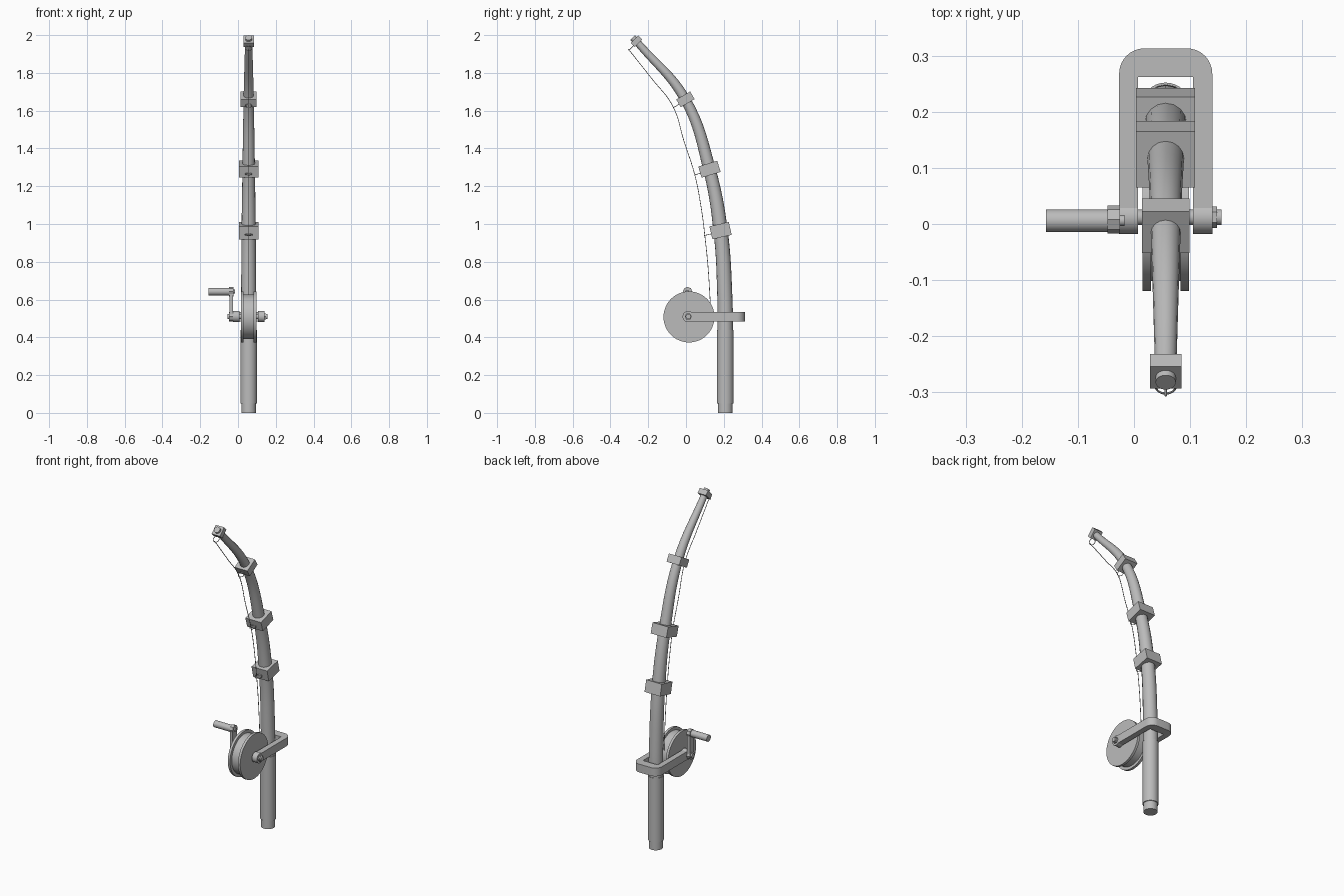
import bpy, bmesh, math
from mathutils import Matrix, Vector

cube = bpy.data.objects.get("Cube")
if cube:
    bpy.data.objects.remove(cube, do_unlink=True)

CX = 0.0565          # centre plane of the rod
AXLE = (0.012, 0.51)  # reel axle, y and z

grey = bpy.data.materials.new("plain grey")
grey.use_nodes = True
colour = (0.5, 0.5, 0.5, 1)
grey.diffuse_color = colour
grey.node_tree.nodes["Principled BSDF"].inputs["Base Color"].default_value = colour


def finish(name, smooth=True):
    ob = bpy.context.object
    ob.name = name
    ob.data.materials.append(grey)
    if smooth:
        bpy.ops.object.shade_smooth_by_angle(angle=math.radians(35))
    return ob


def box(name, size, matrix):
    bpy.ops.mesh.primitive_cube_add(size=1)
    ob = finish(name, False)
    ob.matrix_world = matrix @ Matrix.Diagonal((*size, 1))
    return ob


def cylinder(name, radius, depth, matrix, sides=32):
    bpy.ops.mesh.primitive_cylinder_add(radius=radius, depth=depth, vertices=sides)
    ob = finish(name)
    ob.matrix_world = matrix
    return ob


def cross_cylinder(name, radius, x0, x1, y, z, sides=32):
    """Cylinder lying along x."""
    place = Matrix.Translation(((x0 + x1) / 2, y, z)) @ Matrix.Rotation(math.pi / 2, 4, "Y")
    return cylinder(name, radius, x1 - x0, place, sides)


def tube(name, points, depth, resolution):
    """Bent tube in the centre plane; points are (y, z, radius)."""
    data = bpy.data.curves.new(name, "CURVE")
    data.dimensions = "3D"
    data.bevel_depth = depth
    data.bevel_resolution = resolution
    data.resolution_u = 8
    data.use_fill_caps = True
    spline = data.splines.new("BEZIER")
    spline.bezier_points.add(len(points) - 1)
    for p, (y, z, r) in zip(spline.bezier_points, points):
        p.co = (CX, y, z)
        p.radius = r
        p.handle_left_type = p.handle_right_type = "AUTO"
    data.materials.append(grey)
    ob = bpy.data.objects.new(name, data)
    bpy.context.collection.objects.link(ob)
    return ob


# Handle and butt cap
def upright(z):
    return Matrix.Translation((CX, 0.208, z))


cylinder("butt_cap", 0.039, 0.06, upright(0.03))
cylinder("grip", 0.044, 0.39, upright(0.245))

# Tapered, bent rod
tube("rod", [(0.208, 0.42, 0.041), (0.206, 0.6, 0.040), (0.183, 0.965, 0.038),
             (0.124, 1.29, 0.033), (-0.004, 1.66, 0.027), (-0.262, 1.967, 0.019)], 1, 6)

# Square collars with line guides: y, z, tilt, width, height, ring offset, ring radius
collars = [("lower", 0.183, 0.965, 13, 0.105, 0.07, 0.071, 0.019),
           ("middle", 0.124, 1.29, 17, 0.105, 0.062, 0.067, 0.017),
           ("upper", -0.003, 1.66, 30, 0.085, 0.047, 0.058, 0.017),
           ("tip", -0.2625, 1.967, 45, 0.056, 0.031, 0.044, 0.018)]
for label, y, z, tilt, width, height, offset, ring in collars:
    frame = Matrix.Translation((CX, y, z)) @ Matrix.Rotation(math.radians(tilt), 4, "X")
    box(label + "_collar", (width, width, height), frame)
    bpy.ops.mesh.primitive_torus_add(major_radius=ring, minor_radius=0.002,
                                     major_segments=24, minor_segments=6)
    finish(label + "_guide").matrix_world = frame @ Matrix.Translation((0, -offset, -0.006))
    if label == "tip":
        cylinder("tip_button", 0.018, 0.03, frame @ Matrix.Translation((0, 0, 0.013)))

# Fishing line through the guides down to the reel
tube("line", [(y, z, 1) for y, z in
              [(-0.306, 1.927), (-0.18, 1.768), (-0.072, 1.628), (-0.008, 1.43),
               (0.046, 1.262), (0.083, 1.07), (0.1, 0.935), (0.116, 0.78),
               (0.13, 0.56)]], 0.002, 1)

# Reel: spool between two flanges
cross_cylinder("spool", 0.118, 0.02, 0.093, 0.016, 0.508, 48)
for side, x in (("right", 0.015), ("left", 0.083)):
    cross_cylinder(side + "_flange", 0.135, x, x + 0.015, 0.016, 0.508, 48)

# Bracket: U-shaped strap round the rod, rounded at the back corners
half, inner, back, corner = 0.083, 0.049, 0.313, 0.045
outline = [(half, AXLE[0])]
for sx, start in ((1, 0), (-1, 90)):
    for i in range(9):
        a = math.radians(start + i * 90 / 8)
        outline.append((sx * (half - corner) + corner * math.cos(a),
                        back - corner + corner * math.sin(a)))
outline += [(-half, AXLE[0]), (-inner, AXLE[0]), (-inner, 0.262), (inner, 0.262), (inner, AXLE[0])]
bm = bmesh.new()
face = bm.faces.new([bm.verts.new((CX + x, y, AXLE[1] - 0.025)) for x, y in outline])
top = bmesh.ops.extrude_face_region(bm, geom=[face])["geom"]
bmesh.ops.translate(bm, vec=Vector((0, 0, 0.05)),
                    verts=[g for g in top if isinstance(g, bmesh.types.BMVert)])
bmesh.ops.recalc_face_normals(bm, faces=bm.faces)
mesh = bpy.data.meshes.new("bracket")
bm.to_mesh(mesh)
bm.free()
bracket = bpy.data.objects.new("bracket", mesh)
bpy.context.collection.objects.link(bracket)
bpy.ops.object.select_all(action="DESELECT")
bracket.select_set(True)
bpy.context.view_layer.objects.active = bracket
finish("bracket")
for side, s in (("right", -1), ("left", 1)):
    x0, x1 = sorted((CX + s * inner, CX + s * half))
    cross_cylinder(side + "_bracket_end", 0.03, x0, x1, *AXLE)

# Axle with its end bolts
cross_cylinder("axle", 0.014, -0.056, 0.156, *AXLE, 16)
cross_cylinder("axle_washer", 0.019, 0.138, 0.148, *AXLE, 6)

# Crank arm, knob and knob bolt
KNOB_Z = 0.642
arm_x = -0.036
box("crank_arm", (0.018, 0.04, KNOB_Z - AXLE[1]),
    Matrix.Translation((arm_x, 0.008, (KNOB_Z + AXLE[1]) / 2)))
for label, z in (("lower", AXLE[1]), ("upper", KNOB_Z)):
    cross_cylinder("crank_" + label + "_end", 0.025, arm_x - 0.011, arm_x + 0.011, 0.008, z, 8)
cross_cylinder("crank_knob", 0.02, -0.157, -0.04, 0.006, KNOB_Z)
cross_cylinder("knob_bolt", 0.01, -0.03, -0.017, 0.006, KNOB_Z, 12)
